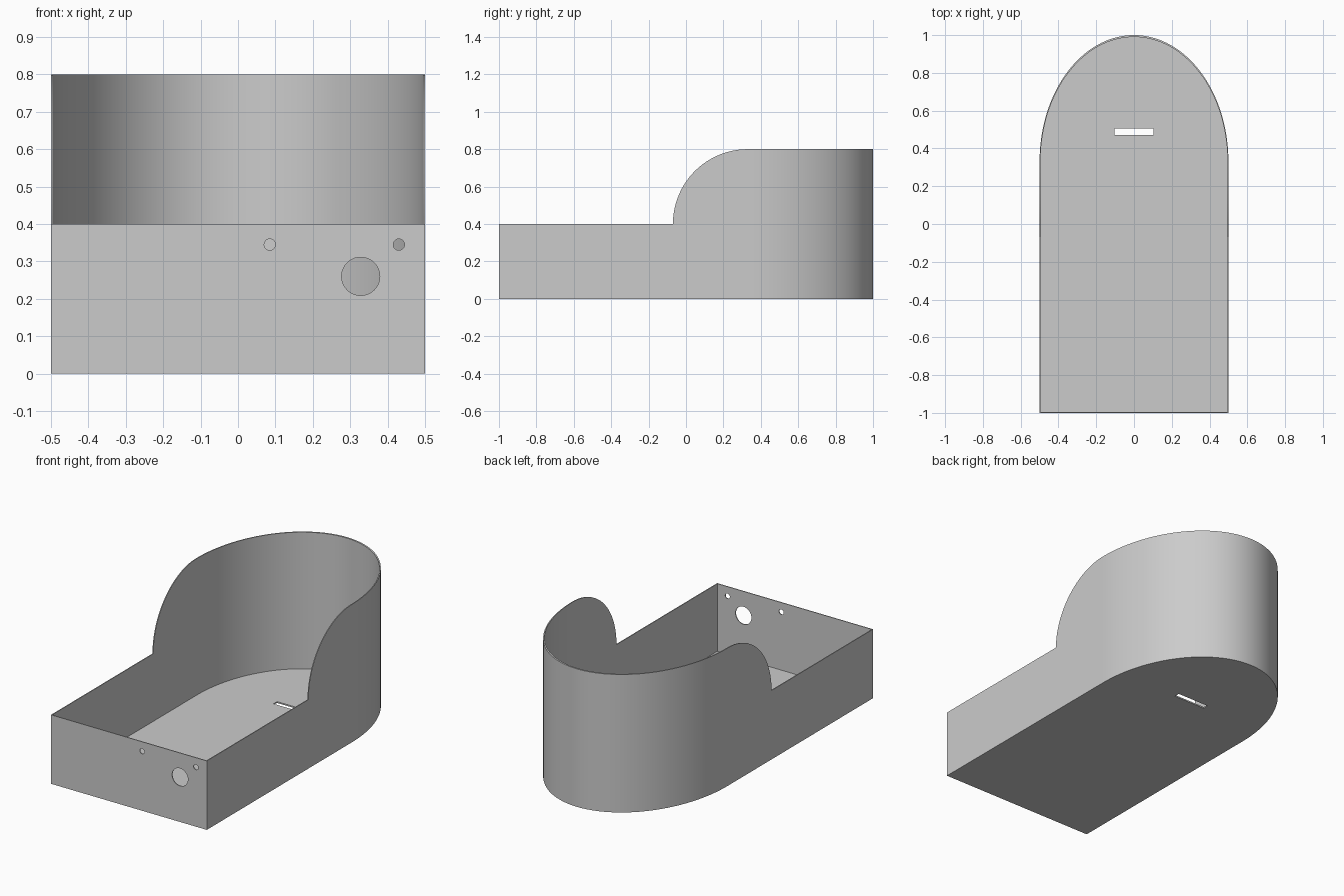
import bpy, bmesh, math
from mathutils import Vector

cube = bpy.data.objects.get("Cube")
if cube:
    bpy.data.objects.remove(cube, do_unlink=True)

WALL, BACK_WALL, FLOOR = 0.005, 0.01, 0.008
BEND_Y = 0.33      # where the straight sides meet the rounded back
LOW, HIGH = 0.4, 0.8

grey = bpy.data.materials.new("light grey")
grey.use_nodes = True
grey.diffuse_color = (0.6, 0.6, 0.6, 1)
grey.node_tree.nodes["Principled BSDF"].inputs["Base Color"].default_value = (0.6, 0.6, 0.6, 1)


def prism(name, points, direction):
    """Extrude a closed outline of 3D points along a direction."""
    bm = bmesh.new()
    face = bm.faces.new([bm.verts.new(p) for p in points])
    top = bmesh.ops.extrude_face_region(bm, geom=[face])
    moved = [v for v in top["geom"] if isinstance(v, bmesh.types.BMVert)]
    bmesh.ops.translate(bm, verts=moved, vec=Vector(direction))
    bmesh.ops.recalc_face_normals(bm, faces=bm.faces)
    mesh = bpy.data.meshes.new(name)
    bm.to_mesh(mesh)
    bm.free()
    mesh.materials.append(grey)
    obj = bpy.data.objects.new(name, mesh)
    bpy.context.collection.objects.link(obj)
    return obj


def arch(half_width, front, depth, z, steps=72):
    """Outline with a square front and a half-ellipse back."""
    pts = [(-half_width, front, z), (half_width, front, z)]
    for i in range(steps + 1):
        a = math.pi * i / steps
        pts.append((half_width * math.cos(a), BEND_Y + depth * math.sin(a), z))
    return pts


def cut(target, cutter):
    """Subtract the cutter from the target and discard it."""
    mod = target.modifiers.new("cut", 'BOOLEAN')
    mod.operation, mod.solver, mod.object = 'DIFFERENCE', 'EXACT', cutter
    bpy.context.view_layer.objects.active = target
    bpy.ops.object.modifier_apply(modifier=mod.name)
    bpy.data.objects.remove(cutter, do_unlink=True)


# Open shell: solid arch block hollowed out above the floor
shell = prism("tray_shell", arch(0.5, -1, 1 - BEND_Y, 0), (0, 0, HIGH))
cut(shell, prism("hollow", arch(0.5 - WALL, -1 + WALL, 1 - BEND_Y - BACK_WALL, FLOOR), (0, 0, 1)))

# Low front half with a quarter-round sweep up to the tall back
radius = HIGH - LOW
sweep = [(-1, -1.2, 1), (-1, -1.2, LOW)]
for i in range(33):
    a = math.pi / 2 * i / 32
    sweep.append((-1, BEND_Y - radius * math.cos(a), LOW + radius * math.sin(a)))
sweep.append((-1, BEND_Y, 1))
cut(shell, prism("front_clearance", sweep, (2, 0, 0)))

# Round holes in the front wall
for x, z, r in [(0.085, 0.345, 0.015), (0.43, 0.345, 0.015), (0.328, 0.26, 0.051)]:
    ring = [(x + r * math.cos(math.tau * i / 40), -1.1, z + r * math.sin(math.tau * i / 40))
            for i in range(40)]
    cut(shell, prism("hole", ring, (0, 0.2, 0)))

# Slot through the floor
slot = [(-0.103, 0.472, -0.1), (0.103, 0.472, -0.1), (0.103, 0.505, -0.1), (-0.103, 0.505, -0.1)]
cut(shell, prism("slot", slot, (0, 0, 0.2)))

bpy.ops.object.select_all(action='DESELECT')
shell.select_set(True)
bpy.context.view_layer.objects.active = shell
bpy.ops.object.shade_smooth_by_angle(angle=math.radians(30))
